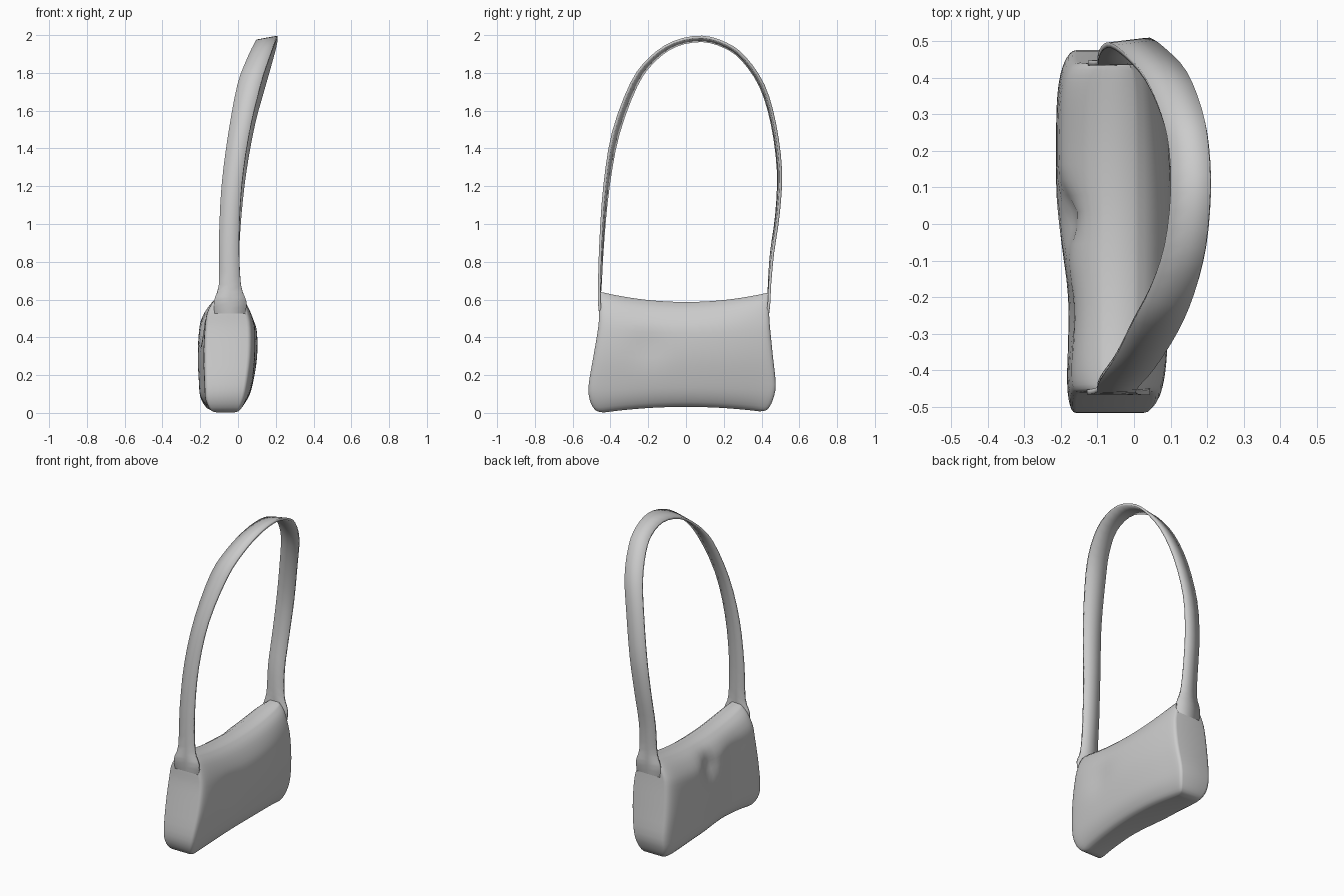
import bpy, math
from mathutils import Vector


def make_mesh(name, verts, faces):
    me = bpy.data.meshes.new(name)
    me.from_pydata(verts, [], faces)
    me.update()
    ob = bpy.data.objects.new(name, me)
    bpy.context.collection.objects.link(ob)
    bpy.context.view_layer.objects.active = ob
    ob.select_set(True)
    return ob


def spline(rows, steps):
    """Catmull-Rom interpolation through rows of values."""
    out = []
    for i in range(len(rows) - 1):
        p0, p1 = rows[max(i - 1, 0)], rows[i]
        p2, p3 = rows[i + 1], rows[min(i + 2, len(rows) - 1)]
        for s in range(steps):
            t = s / steps
            out.append([0.5 * (2*b + (c - a)*t + (2*a - 5*b + 4*c - d)*t*t
                               + (3*b - a - 3*c + d)*t**3)
                        for a, b, c, d in zip(p0, p1, p2, p3)])
    out.append(list(rows[-1]))
    return out


def bump(y, z, cy, cz, ry, rz):
    return math.exp(-((y - cy) / ry) ** 2 - ((z - cz) / rz) ** 2)


# Bag body: stacked horizontal sections (z, y min, y max, x min, x max)
sections = spline([
    (0.000, -0.430, 0.390, -0.130, 0.000),
    (0.015, -0.480, 0.430, -0.170, 0.030),
    (0.070, -0.510, 0.460, -0.200, 0.060),
    (0.150, -0.515, 0.475, -0.207, 0.080),
    (0.300, -0.490, 0.460, -0.213, 0.101),
    (0.450, -0.465, 0.445, -0.207, 0.101),
    (0.530, -0.460, 0.440, -0.190, 0.082),
    (0.600, -0.457, 0.440, -0.142, 0.045),
    (0.640, -0.455, 0.438, -0.085, 0.000)], 3)
N = 32
R = 2 * (N + 1)
verts, faces = [], []
for z, y0, y1, x0, x1 in sections:
    full = min(1, max(0, (0.64 - z) / 0.15))
    for j in range(R):
        side = 1 if j <= N else -1
        k = j if j <= N else R - 1 - j
        u = -math.cos(math.pi * k / N)
        y = (y0 + y1) / 2 + u * (y1 - y0) / 2
        # flat end gussets with rounded corners
        h = 0.65 + 0.35 * math.sqrt(max(0, 1 - abs(u) ** 8))
        x = (x0 + x1) / 2 + side * h * (x1 - x0) / 2
        # uneven fullness along the length, and soft dents in the leather
        if side < 0:
            t = min(1, max(0, (0.12 - y) / 0.35))
            x += 0.03 * full * t * t * (3 - 2 * t) * (1 - u ** 8)
            x += 0.04 * bump(y, z, 0.02, 0.49, 0.07, 0.09)
            x += 0.012 * bump(y, z, -0.25, 0.42, 0.1, 0.15)
        else:
            x -= (0.035 if y > 0 else 0.018) * full * (y / 0.46) ** 2 * (1 - u ** 8)
            x -= 0.012 * bump(y, z, -0.2, 0.36, 0.1, 0.1)
        # sagging top edge and arched bottom edge
        sag = 0.032 - 0.085 * z / 0.64
        verts.append((x, y, z + sag * max(0, 1 - (y / 0.45) ** 2)))
for r in range(len(sections) - 1):
    for j in range(R):
        a, b = r * R + j, r * R + (j + 1) % R
        faces.append((a, b, b + R, a + R))
top = (len(sections) - 1) * R
for k in range(N):
    faces.append((R - 1 - k, R - 2 - k, k + 1, k))
    faces.append((top + k, top + k + 1, top + R - 2 - k, top + R - 1 - k))
body = make_mesh("bag_body", verts, faces)

# Shoulder strap: centre line (x, y, z, half width, outward twist),
# flared at both roots and sinking into the end gussets
path = spline([
    (-0.042, -0.450, 0.50, 0.078, 0.000),
    (-0.042, -0.459, 0.59, 0.086, 0.000),
    (-0.043, -0.456, 0.68, 0.058, 0.003),
    (-0.047, -0.445, 0.92, 0.053, 0.006),
    (-0.033, -0.421, 1.20, 0.053, 0.010),
    (0.005, -0.372, 1.48, 0.055, 0.014),
    (0.060, -0.275, 1.74, 0.062, 0.014),
    (0.105, -0.180, 1.87, 0.060, 0.012),
    (0.140, -0.060, 1.953, 0.056, 0.010),
    (0.155, 0.085, 1.980, 0.054, 0.010),
    (0.150, 0.210, 1.945, 0.054, 0.009),
    (0.130, 0.305, 1.875, 0.056, 0.008),
    (0.088, 0.403, 1.73, 0.057, 0.008),
    (0.035, 0.463, 1.53, 0.055, 0.007),
    (-0.010, 0.495, 1.28, 0.054, 0.007),
    (-0.035, 0.484, 1.05, 0.053, 0.005),
    (-0.046, 0.456, 0.85, 0.053, 0.004),
    (-0.043, 0.442, 0.68, 0.058, 0.002),
    (-0.042, 0.440, 0.59, 0.084, 0.000),
    (-0.042, 0.430, 0.50, 0.078, 0.000)], 3)
verts, faces = [], []
for i, (x, y, z, w, twist) in enumerate(path):
    a, c = path[max(i - 1, 0)], path[min(i + 1, len(path) - 1)]
    out = Vector((0, a[2] - c[2], c[1] - a[1])).normalized()
    for s in (-1, 0, 1):
        verts.append(Vector((x + s * w, y, z)) + out * s * twist)
    if i:
        b = 3 * i
        faces += [(b - 3, b - 2, b + 1, b), (b - 2, b - 1, b + 2, b + 1)]
strap = make_mesh("shoulder_strap", verts, faces)
solid = strap.modifiers.new("thickness", 'SOLIDIFY')
solid.thickness = 0.014
solid.offset = 0

bpy.ops.object.shade_smooth_by_angle(angle=math.radians(45))
